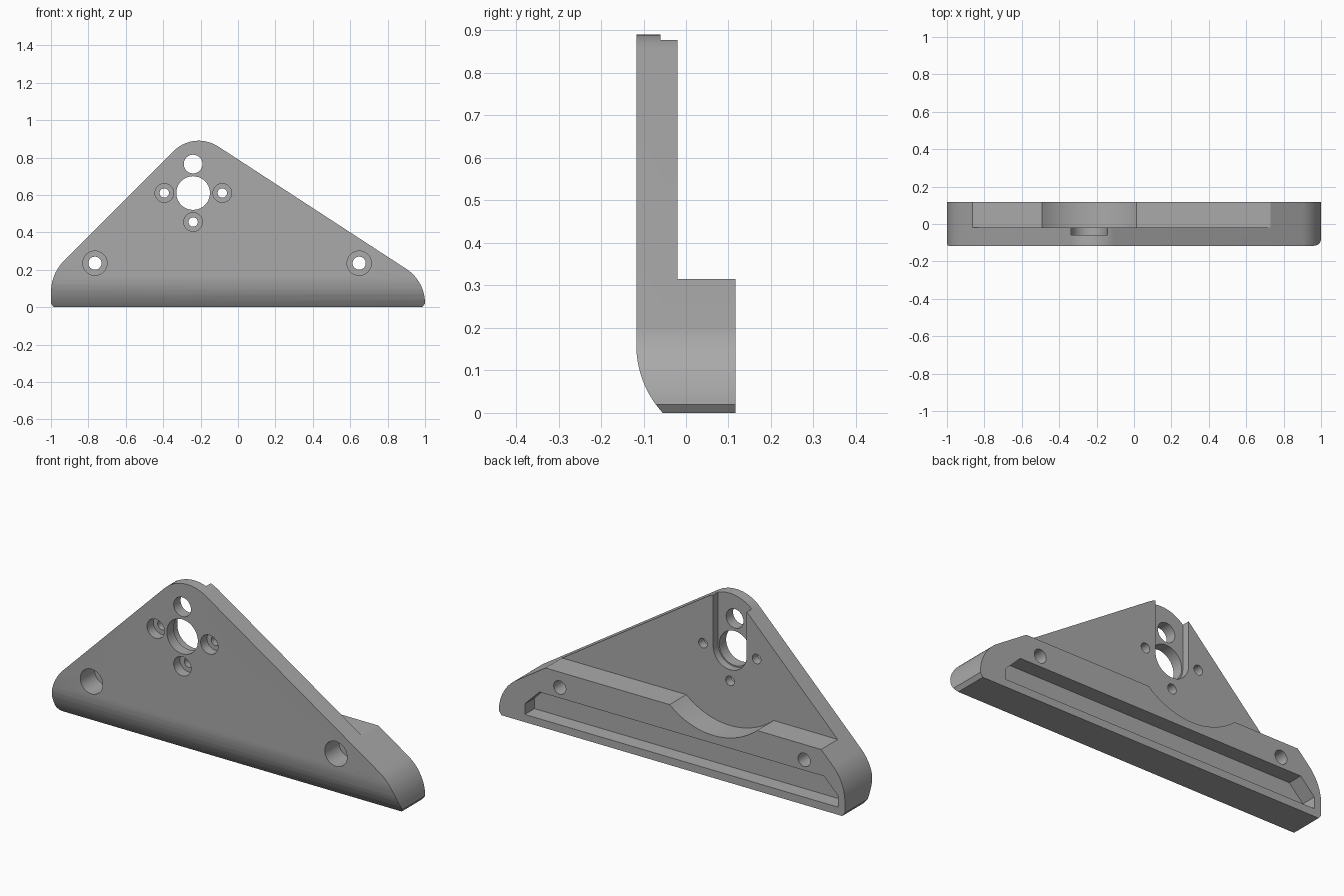
import bpy, bmesh
from math import sin, cos, pi, radians, sqrt, atan2
from mathutils import Vector

if "Cube" in bpy.data.objects:
    bpy.data.objects.remove(bpy.data.objects["Cube"])

BACK, PLATE_BACK, FRONT, CHAMFER = 0.117, -0.02, -0.117, 0.02

grey = bpy.data.materials.new("plain grey")
grey.use_nodes = True
grey.diffuse_color = (0.4, 0.4, 0.4, 1)
grey.node_tree.nodes["Principled BSDF"].inputs["Base Color"].default_value = (0.4, 0.4, 0.4, 1)


def arc(cx, cz, r, start, end, steps=14):
    """Points on an arc in the x-z plane, angles in degrees."""
    angles = [radians(start + (end - start) * i / steps) for i in range(steps + 1)]
    return [(cx + r * cos(a), cz + r * sin(a)) for a in angles]


def make_object(name, bm):
    bmesh.ops.recalc_face_normals(bm, faces=bm.faces)
    mesh = bpy.data.meshes.new(name)
    bm.to_mesh(mesh)
    bm.free()
    obj = bpy.data.objects.new(name, mesh)
    bpy.context.collection.objects.link(obj)
    mesh.materials.append(grey)
    return obj


def cut(points, y0, y1):
    """Cut a straight prism with the given x-z outline out of the bracket."""
    bm = bmesh.new()
    face = bm.faces.new([bm.verts.new((x, y0, z)) for x, z in points])
    new = bmesh.ops.extrude_face_region(bm, geom=[face], use_keep_orig=True)["geom"]
    for v in new:
        if isinstance(v, bmesh.types.BMVert):
            v.co.y = y1
    cutter = make_object("cutter", bm)
    cutter.hide_render = True
    mod = bracket.modifiers.new("cut", 'BOOLEAN')
    mod.operation, mod.solver, mod.object = 'DIFFERENCE', 'EXACT', cutter
    bpy.ops.object.modifier_apply(modifier=mod.name)
    bpy.data.objects.remove(cutter)


def hole(x, z, r, y0=-0.3, y1=0.3):
    cut(arc(x, z, r, 0, 360, 40)[:-1], y0, y1)


def front_sweep(z):
    """How far the front face curls back near the bottom."""
    r, top = 0.237, 0.16
    return r - sqrt(r * r - (top - z) ** 2) if z < top else 0


# Rounded triangular outline, running past the bottom so it can be trimmed flat
slope = 57
outline = ([(0.95, -0.06), (0.985, 0.0)]
           + arc(0.78, 0.02, 0.22, 0, slope)
           + arc(-0.21, 0.70, 0.19, slope, 135)
           + arc(-0.76, 0.079, 0.24, 135, 180)
           + [(-1, 0.02), (-0.985, 0.0), (-0.95, -0.06)])

# Front skin with a chamfered rim, cut into strips where it curls back
bm = bmesh.new()
face = bm.faces.new([bm.verts.new((x, 0, z)) for x, z in outline])
bmesh.ops.inset_region(bm, faces=[face], thickness=CHAMFER, use_even_offset=True, use_boundary=True)
for v in bm.verts:
    if v.is_boundary:
        v.co.y = CHAMFER
for i in range(13):
    bmesh.ops.bisect_plane(bm, geom=bm.verts[:] + bm.edges[:] + bm.faces[:], plane_co=(0, 0, 0.16 * i / 12),
                           plane_no=(0, 0, 1), clear_inner=(i == 0))
front_verts = bm.verts[:]
geom = bmesh.ops.extrude_face_region(bm, geom=bm.faces[:], use_keep_orig=True)["geom"]
for v in [g for g in geom if isinstance(g, bmesh.types.BMVert)]:
    v.co.y = BACK
for v in front_verts:
    v.co.y += FRONT + front_sweep(v.co.z)
bmesh.ops.dissolve_limit(bm, angle_limit=radians(0.5), verts=bm.verts[:], edges=bm.edges[:])
bracket = make_object("bracket", bm)
bpy.context.view_layer.objects.active = bracket
bracket.select_set(True)

# Thin upper plate: remove everything behind it above the rear block,
# with a round clearance scooped into the block
HX, HZ = -0.24, 0.61
scoop_r = 0.388
a = math_a = 270 - 40.6
cut([(-1.2, 0.315)] + arc(HX, HZ, scoop_r, a, 540 - a, 24) + [(1.2, 0.315), (1.2, 1.2), (-1.2, 1.2)],
    PLATE_BACK, 0.3)

# U-shaped slot in the back of the plate
cut(arc(HX, HZ, 0.097, 180, 360, 24) + [(HX + 0.097, 1.1), (HX - 0.097, 1.1)], -0.06, 0.05)

# Long recess in the back of the block
cut([(0.85, 0.04), (0.85, 0.095), (0.765, 0.18), (-0.88, 0.18), (-0.96, 0.1), (-0.96, 0.04)],
    BACK - 0.08, 0.3)

# Main bore and cable hole
hole(HX, HZ, 0.09)
hole(HX, 0.765, 0.05)

# Small counterbored screw holes around the bore
for x, z in ((HX - 0.154, HZ), (HX + 0.156, HZ), (HX, HZ - 0.155)):
    hole(x, z, 0.025)
    hole(x, z, 0.05, y1=-0.065)

# Large counterbored mounting holes
for x in (-0.765, 0.648):
    hole(x, 0.235, 0.035)
    hole(x, 0.235, 0.065, y1=0.0)

bpy.ops.object.shade_smooth_by_angle(angle=radians(25))
